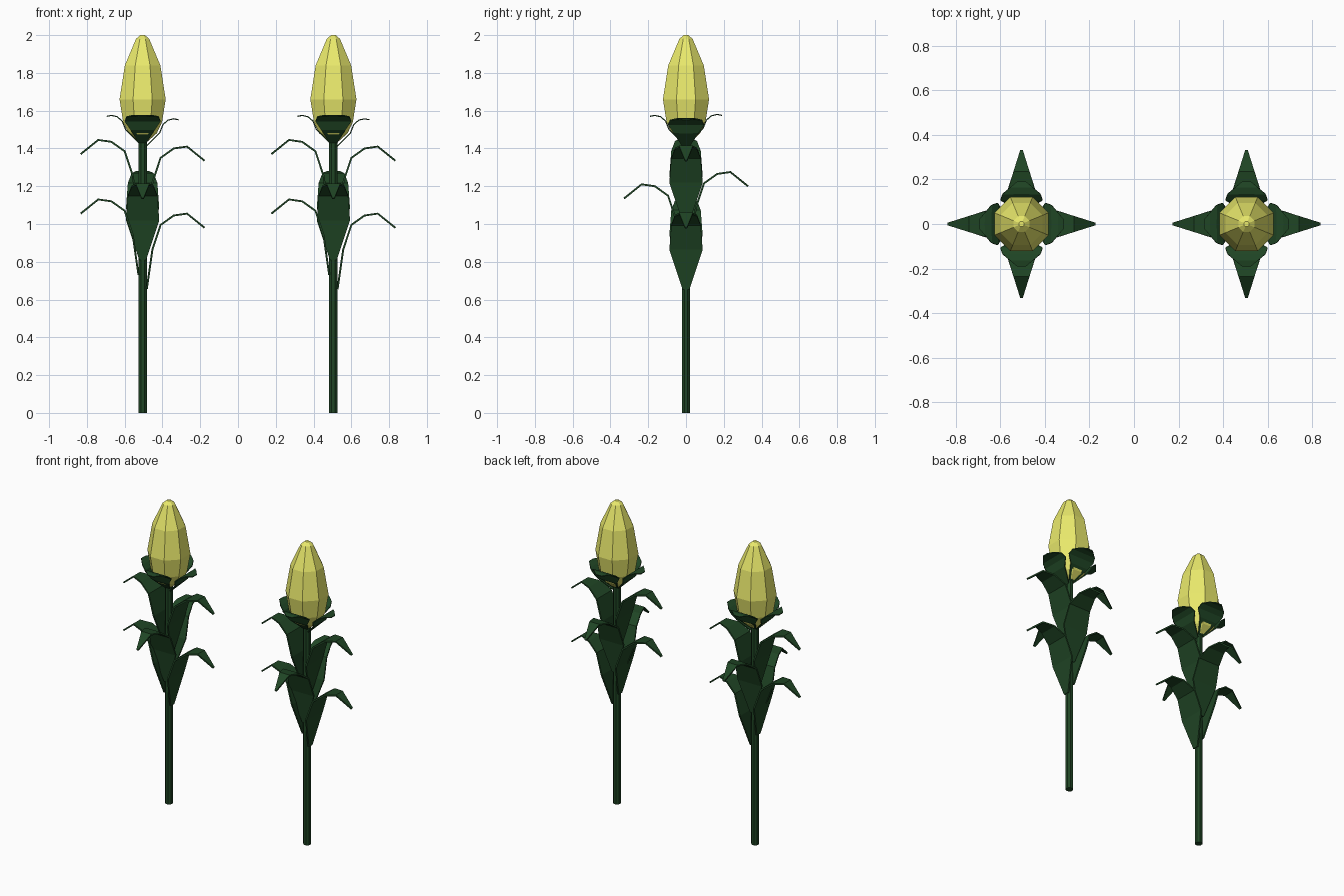
import bpy, bmesh, math
from mathutils import Matrix

if "Cube" in bpy.data.objects:
    bpy.data.objects.remove(bpy.data.objects["Cube"])


def material(name, color):
    m = bpy.data.materials.new(name)
    m.diffuse_color = color
    m.use_nodes = True
    m.node_tree.nodes["Principled BSDF"].inputs["Base Color"].default_value = m.diffuse_color
    return m


GREEN = material("leaf_green", (0.014, 0.06, 0.018, 1))
YELLOW = material("petal_yellow", (0.82, 0.82, 0.15, 1))


def finish(name, bm, mat, x):
    bmesh.ops.recalc_face_normals(bm, faces=bm.faces)
    me = bpy.data.meshes.new(name)
    bm.to_mesh(me)
    bm.free()
    me.materials.append(mat)
    ob = bpy.data.objects.new(name, me)
    ob.location.x = x
    bpy.context.collection.objects.link(ob)
    return ob


def lathe(name, profile, mat, x, sides=8):
    """Faceted turned shape; profile holds (flat-to-centre radius, height)."""
    bm = bmesh.new()
    k = 1 / math.cos(math.pi / sides)
    rings = []
    for r, z in profile:
        angles = [(i + 0.5) * 2 * math.pi / sides for i in range(sides)]
        rings.append([bm.verts.new((r * k * math.cos(a), r * k * math.sin(a), z)) for a in angles])
    for a, b in zip(rings, rings[1:]):
        for i in range(sides):
            j = (i + 1) % sides
            bm.faces.new((a[i], a[j], b[j], b[i]))
    bm.faces.new(rings[0])
    bm.faces.new(rings[-1])
    return finish(name, bm, mat, x)


def blade(name, path, angle, base, x, thickness):
    """Bent leaf; path holds (distance out, height, half width)."""
    bm = bmesh.new()
    rows = [[bm.verts.new((r, s * w, z + base)) for s in (-1, 0, 1)] for r, z, w in path]
    for a, b in zip(rows, rows[1:]):
        for i in range(2):
            bm.faces.new((a[i], a[i + 1], b[i + 1], b[i]))
    bm.transform(Matrix.Rotation(math.radians(angle), 4, 'Z'))
    ob = finish(name, bm, GREEN, x)
    mod = ob.modifiers.new("thickness", 'SOLIDIFY')
    mod.thickness = thickness
    mod.offset = 0


BUD = [(0.03, 1.44), (0.075, 1.48), (0.103, 1.54), (0.122, 1.66),
       (0.094, 1.84), (0.035, 1.98), (0.012, 2.0)]
LEAF = [(0.022, 0, 0.018), (0.052, 0.21, 0.088), (0.095, 0.34, 0.078),
        (0.165, 0.39, 0.058), (0.235, 0.40, 0.036), (0.328, 0.325, 0.006)]
SEPAL = [(0.02, 0, 0.02), (0.09, 0.07, 0.065), (0.108, 0.115, 0.095),
         (0.135, 0.138, 0.085), (0.165, 0.145, 0.05), (0.19, 0.14, 0.02)]
# (direction, base height) of each leaf and sepal
LEAVES = [(0, 0.655), (180, 0.73), (270, 0.81), (90, 0.875), (0, 1.01), (180, 1.045)]
SEPALS = [(0, 1.412), (90, 1.435), (180, 1.43), (270, 1.43)]

for side, x in (("left", -0.505), ("right", 0.505)):
    # stem and closed flower bud
    lathe(side + "_stem", [(0.022, 0), (0.022, 1.45)], GREEN, x)
    lathe(side + "_bud", BUD, YELLOW, x)
    # arching leaves up the stem
    for n, (angle, base) in enumerate(LEAVES):
        blade(f"{side}_leaf_{n + 1}", LEAF, angle, base, x, 0.01)
    # sepals cupping the bud
    for n, (angle, base) in enumerate(SEPALS):
        blade(f"{side}_sepal_{n + 1}", SEPAL, angle, base, x, 0.006)
